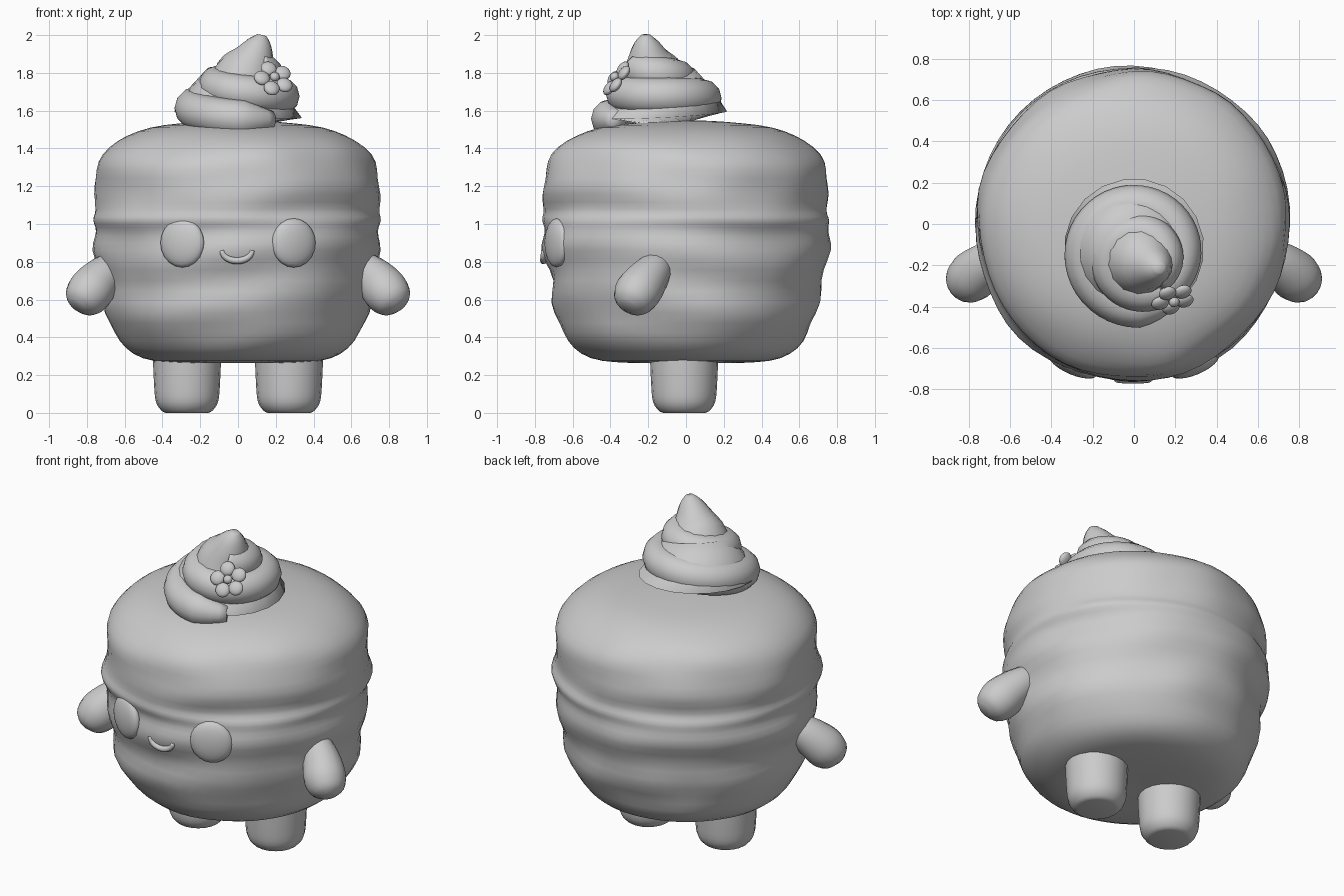
import bpy, bmesh, math
from mathutils import Vector, noise

if "Cube" in bpy.data.objects:
    bpy.data.objects.remove(bpy.data.objects["Cube"])

clay = bpy.data.materials.new("plain grey")
clay.use_nodes = True
clay.diffuse_color = (0.6, 0.6, 0.6, 1)
clay.node_tree.nodes["Principled BSDF"].inputs["Base Color"].default_value = (0.6, 0.6, 0.6, 1)


def add_mesh(name, bm):
    bmesh.ops.recalc_face_normals(bm, faces=bm.faces)
    mesh = bpy.data.meshes.new(name)
    bm.to_mesh(mesh)
    bm.free()
    mesh.materials.append(clay)
    mesh.shade_smooth()
    obj = bpy.data.objects.new(name, mesh)
    bpy.context.collection.objects.link(obj)
    return obj


def skin(name, rings):
    """Join closed rings of points and cap both ends."""
    bm = bmesh.new()
    loops = [[bm.verts.new(p) for p in ring] for ring in rings]
    n = len(loops[0])
    for a, b in zip(loops, loops[1:]):
        for i in range(n):
            bm.faces.new((a[i], a[(i + 1) % n], b[(i + 1) % n], b[i]))
    bm.faces.new(loops[0])
    bm.faces.new(loops[-1])
    return add_mesh(name, bm)


def smooth_path(points, steps):
    """Catmull-Rom samples through a list of tuples."""
    pts = [Vector(p) for p in points]
    pts = [pts[0]] + pts + [pts[-1]]
    out = []
    for a, b, c, d in zip(pts, pts[1:], pts[2:], pts[3:]):
        for s in range(steps):
            t = s / steps
            out.append(0.5 * (2 * b + (c - a) * t + (2 * a - 5 * b + 4 * c - d) * t * t
                              + (3 * b - a - 3 * c + d) * t ** 3))
    return out + [pts[-1]]


def tube(name, path, sides=12):
    """Tube along (position, radius) samples."""
    rings = []
    for i, (p, r) in enumerate(path):
        ahead = path[min(i + 1, len(path) - 1)][0] - path[max(i - 1, 0)][0]
        q = ahead.to_track_quat('Z', 'Y')
        rings.append([p + q @ Vector((r * math.cos(k * math.tau / sides),
                                      r * math.sin(k * math.tau / sides), 0)) for k in range(sides)])
    return skin(name, rings)


def ball(name, centre, size, facing=(0, 0, 1)):
    """Ellipsoid whose local z points along facing."""
    bm = bmesh.new()
    bmesh.ops.create_uvsphere(bm, u_segments=20, v_segments=12, radius=1)
    q = Vector(facing).to_track_quat('Z', 'Y')
    for v in bm.verts:
        v.co = Vector(centre) + q @ (v.co * Vector(size))
    return add_mesh(name, bm)


# Body: a rounded cake with soft ripples
profile = smooth_path([(0.02, 0.27), (0.3, 0.265), (0.5, 0.29), (0.62, 0.38), (0.69, 0.53),
                       (0.72, 0.7), (0.755, 0.86), (0.755, 0.96), (0.765, 1.02), (0.745, 1.08),
                       (0.755, 1.2), (0.725, 1.33), (0.63, 1.44), (0.46, 1.51),
                       (0.22, 1.54), (0.02, 1.55)] and
                      [(r, z, 0) for r, z in ((0.02, 0.27), (0.3, 0.265), (0.5, 0.29), (0.62, 0.38),
                       (0.69, 0.53), (0.72, 0.7), (0.755, 0.86), (0.755, 0.96), (0.765, 1.02),
                       (0.745, 1.08), (0.755, 1.2), (0.725, 1.33), (0.63, 1.44), (0.46, 1.51),
                       (0.22, 1.54), (0.02, 1.55))], 3)
rings = []
for r, z, _ in profile:
    ring = []
    for k in range(56):
        a = k * math.tau / 56
        p = Vector((math.cos(a), math.sin(a), 0))
        side = min(1, r / 0.7) ** 4
        bump = 0.02 * noise.noise(Vector((p.x * 2, p.y * 2, z * 5)))
        bump += 0.008 * math.sin(z * 24 + 1.5 * math.sin(2 * a))
        ring.append(p * (r + bump * side) + Vector((-0.005, 0, z)))
    rings.append(ring)
skin("body", rings)

# Cream swirl: a tapering spiral over a solid core
coil = []
for i in range(91):
    t = i / 90
    a = math.radians(-55 - 720 * t)
    r = 0.29 - 0.21 * t
    lift = 0.03 * math.sin(a) * (1 - t)
    centre = Vector((0.01 + 0.04 * t, -0.12 - 0.06 * t, 1.575 + 0.24 * t + lift))
    coil.append((centre + Vector((r * math.cos(a), r * math.sin(a), 0)),
                 (0.1 - 0.005 * t) * min(1, 0.5 + i / 8)))
tube("cream_swirl", coil)
tube("cream_core", [(Vector(p), r) for p, r in (
    ((0, -0.12, 1.48), 0.36), ((0, -0.12, 1.58), 0.34), ((0.01, -0.13, 1.68), 0.27),
    ((0.03, -0.15, 1.78), 0.2))], 20)
tip = smooth_path([(0.03, -0.16, 1.7, 0.21), (0.05, -0.18, 1.8, 0.17), (0.085, -0.2, 1.88, 0.115),
                   (0.115, -0.21, 1.96, 0.065), (0.125, -0.21, 2.0, 0.025)], 3)
tube("cream_tip", [(v.to_3d(), v[3]) for v in tip], 16)

# Flower resting on the cream
normal = Vector((0.25, -0.78, 0.57)).normalized()
centre = Vector((0.19, -0.365, 1.77))
turn = normal.to_track_quat('Z', 'Y')
for k in range(5):
    a = math.radians(90 + 72 * k + 15)
    offset = turn @ Vector((math.cos(a), math.sin(a), 0)) * 0.066
    ball(f"petal_{k + 1}", centre + offset, (0.043, 0.043, 0.024), normal)
ball("flower_middle", centre + normal * 0.018, (0.026, 0.026, 0.022), normal)

# Arms, legs and cheeks on both sides
for name, s in (("left", 1), ("right", -1)):
    arm = smooth_path([(s * 0.62, -0.13, 0.8, 0.06), (s * 0.67, -0.16, 0.765, 0.09),
                       (s * 0.74, -0.215, 0.695, 0.115), (s * 0.79, -0.26, 0.635, 0.122),
                       (s * 0.835, -0.295, 0.585, 0.095), (s * 0.855, -0.31, 0.56, 0.04)], 3)
    tube(f"{name}_arm", [(v.to_3d(), v[3]) for v in arm], 16)
    leg = smooth_path([(s * 0.27, -0.01, z, r) for z, r in (
        (0.0, 0.11), (0.012, 0.135), (0.06, 0.165), (0.16, 0.175), (0.33, 0.182))], 3)
    tube(f"{name}_leg", [(v.to_3d(), v[3]) for v in leg], 20)
    ball(f"{name}_cheek", (s * 0.295, -0.685, 0.9), (0.125, 0.13, 0.045), (s * 0.39, -0.92, 0))

# Smile
smile = []
for i in range(13):
    a = math.pi * (1 + i / 12)
    smile.append((Vector((-0.005 + 0.08 * math.cos(a), -0.755, 0.86 + 0.055 * math.sin(a))),
                  0.012 + 0.006 * math.sin(math.pi * i / 12)))
tube("smile", smile, 8)
